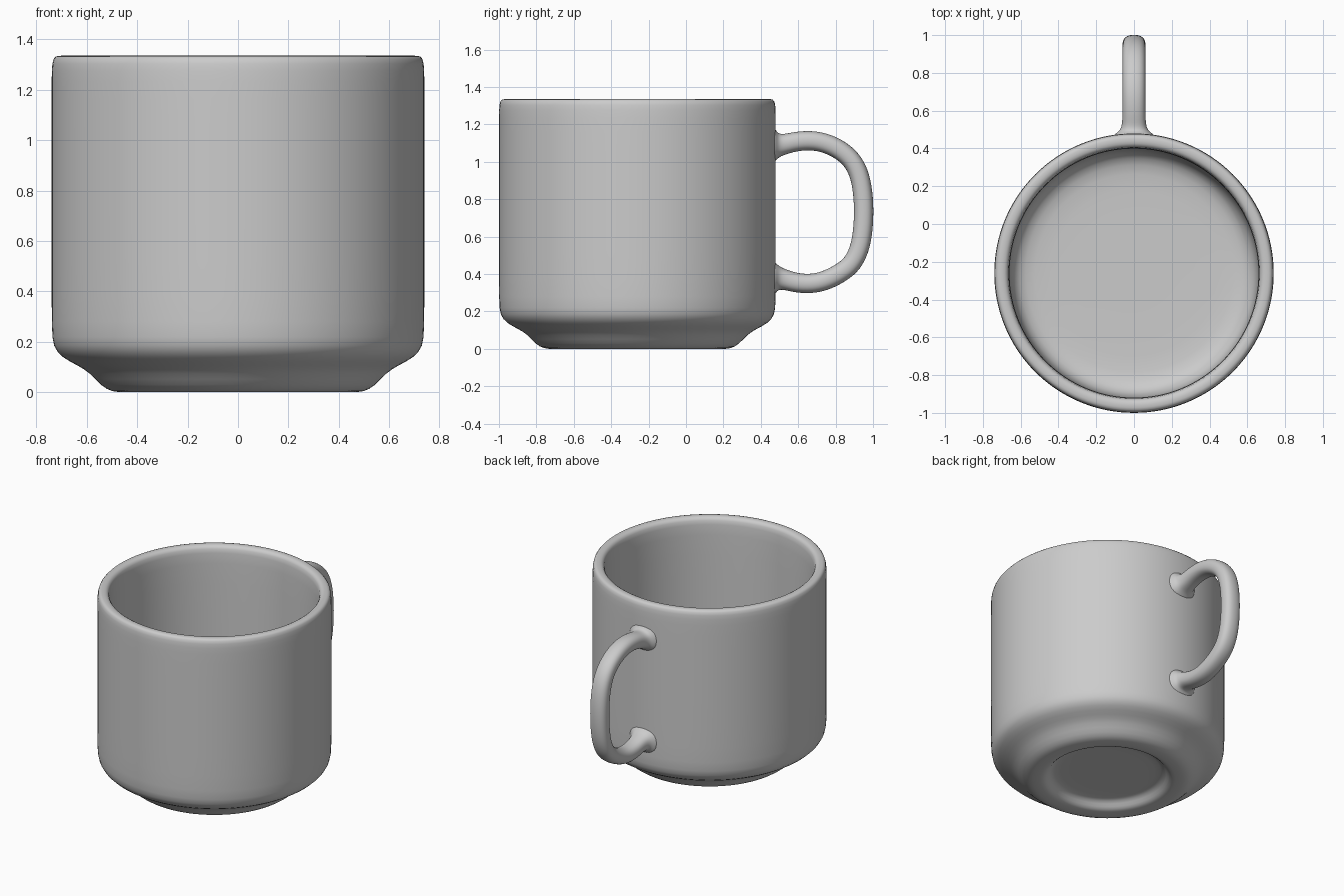
import bpy, bmesh, math
from mathutils import Vector

if "Cube" in bpy.data.objects:
    bpy.data.objects.remove(bpy.data.objects["Cube"])

CY = -0.26   # centre of the cup body in y


def finish(name, bm, levels):
    bmesh.ops.recalc_face_normals(bm, faces=bm.faces)
    me = bpy.data.meshes.new(name)
    bm.to_mesh(me)
    bm.free()
    ob = bpy.data.objects.new(name, me)
    bpy.context.collection.objects.link(ob)
    for p in me.polygons:
        p.use_smooth = True
    sub = ob.modifiers.new("smooth", 'SUBSURF')
    sub.levels = sub.render_levels = levels
    return ob


def skin_rings(bm, rings):
    for a, b in zip(rings, rings[1:]):
        n = len(a)
        for i in range(n):
            bm.faces.new((a[i], a[(i + 1) % n], b[(i + 1) % n], b[i]))


# Cup body: closed lathe from the foot recess, up the outside, over the rim, to the inner floor
profile = [(0.15, 0.055), (0.32, 0.055), (0.36, 0.05), (0.385, 0.015), (0.41, 0.0),
           (0.45, 0.0), (0.50, 0.0), (0.545, 0.025), (0.59, 0.078), (0.635, 0.105),
           (0.70, 0.137), (0.736, 0.18), (0.741, 0.25), (0.741, 0.5), (0.741, 0.9),
           (0.741, 1.2), (0.741, 1.28), (0.736, 1.33), (0.715, 1.336), (0.685, 1.336),
           (0.665, 1.32), (0.66, 1.27), (0.66, 0.9), (0.66, 0.5), (0.66, 0.28),
           (0.64, 0.19), (0.58, 0.15), (0.48, 0.14), (0.15, 0.14)]
N = 64
bm = bmesh.new()
rings = [[bm.verts.new((r * math.cos(2 * math.pi * i / N),
                        CY + r * math.sin(2 * math.pi * i / N), z))
          for i in range(N)] for r, z in profile]
skin_rings(bm, rings)
for ring, z in ((rings[0], 0.055), (rings[-1], 0.14)):
    c = bm.verts.new((0, CY, z))
    for i in range(N):
        bm.faces.new((ring[i], ring[(i + 1) % N], c))
finish("cup_body", bm, 1)

# Handle: rounded section swept along a loop, flared where it meets the wall (y, z, scale)
path = [(0.45, 1.09, 2.0), (0.478, 1.09, 1.65), (0.495, 1.09, 1.2), (0.53, 1.094, 1.02),
        (0.59, 1.11, 1), (0.67, 1.115, 1), (0.74, 1.103, 1), (0.81, 1.073, 1),
        (0.875, 1.025, 1), (0.918, 0.96, 1), (0.943, 0.87, 1), (0.953, 0.74, 1),
        (0.944, 0.60, 1), (0.92, 0.51, 1), (0.88, 0.442, 1), (0.81, 0.395, 1),
        (0.74, 0.362, 1), (0.67, 0.347, 1), (0.59, 0.352, 1), (0.53, 0.37, 1.02),
        (0.495, 0.376, 1.2), (0.478, 0.376, 1.65), (0.45, 0.376, 2.0)]
M = 16
bm = bmesh.new()
rings = []
for k, (y, z, s) in enumerate(path):
    a, b = path[max(k - 1, 0)], path[min(k + 1, len(path) - 1)]
    t = Vector((0, b[0] - a[0], b[1] - a[1])).normalized()
    side = Vector((0, -t.z, t.y))
    ring = []
    for i in range(M):
        ang = 2 * math.pi * i / M
        c, d = math.cos(ang), math.sin(ang)
        u = math.copysign(abs(c) ** 0.85, c) * 0.062 * s
        v = math.copysign(abs(d) ** 0.85, d) * 0.053 * s
        ring.append(bm.verts.new(Vector((u, y, z)) + side * v))
    rings.append(ring)
skin_rings(bm, rings)
bm.faces.new(rings[0])
bm.faces.new(rings[-1])
finish("handle", bm, 2)
